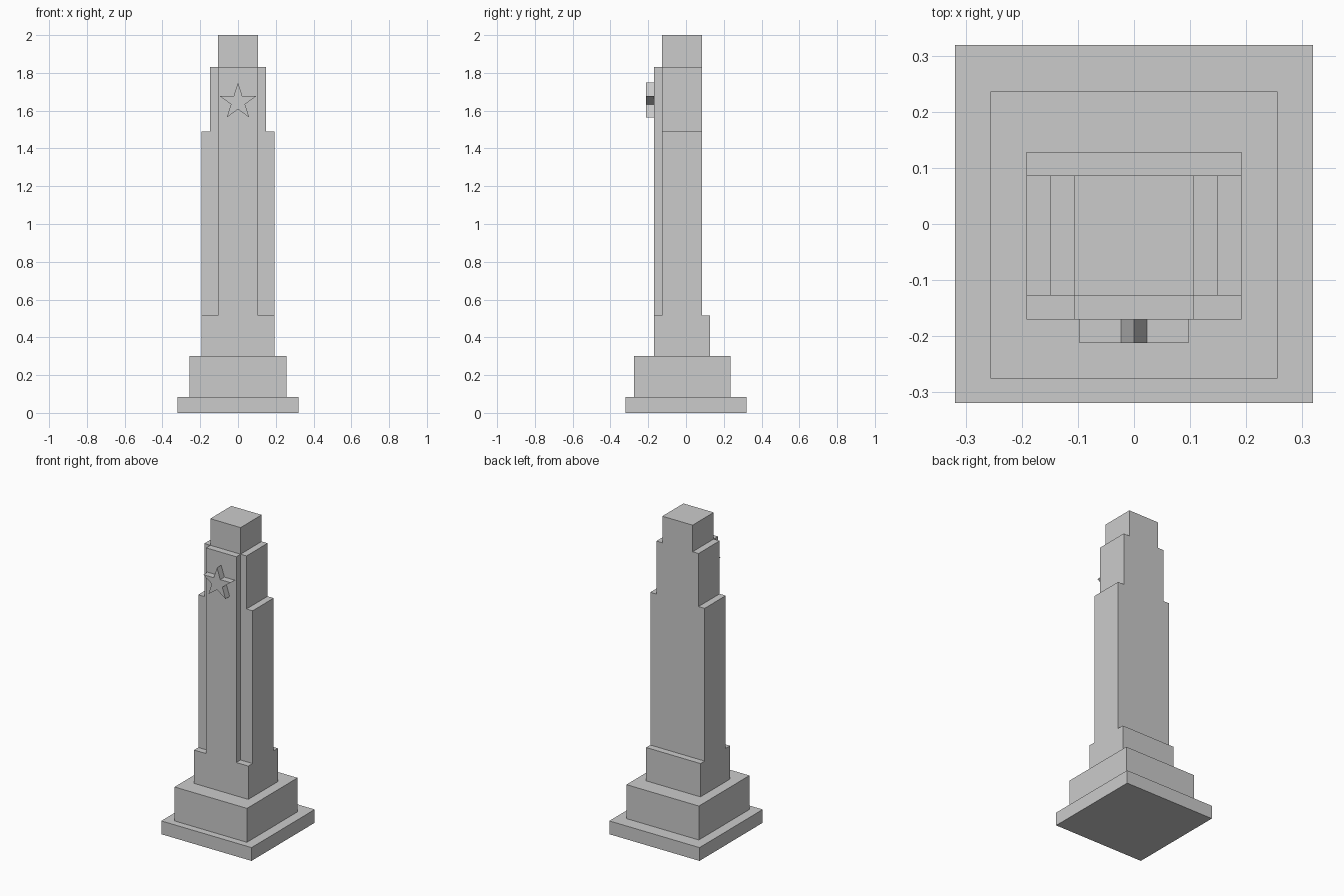
import bpy, bmesh, math

if "Cube" in bpy.data.objects:
    bpy.data.objects.remove(bpy.data.objects["Cube"])

stone = bpy.data.materials.new("grey stone")
stone.diffuse_color = (0.6, 0.6, 0.6, 1)
stone.use_nodes = True
stone.node_tree.nodes["Principled BSDF"].inputs["Base Color"].default_value = stone.diffuse_color


def prism(name, pts, y0, y1):
    """Extrude an outline of (x, z) points from y0 to y1."""
    bm = bmesh.new()
    face = bm.faces.new([bm.verts.new((x, y0, z)) for x, z in pts])
    new = bmesh.ops.extrude_face_region(bm, geom=[face])["geom"]
    bmesh.ops.translate(bm, vec=(0, y1 - y0, 0),
                        verts=[v for v in new if isinstance(v, bmesh.types.BMVert)])
    bmesh.ops.recalc_face_normals(bm, faces=bm.faces)
    mesh = bpy.data.meshes.new(name)
    bm.to_mesh(mesh)
    bm.free()
    mesh.materials.append(stone)
    obj = bpy.data.objects.new(name, mesh)
    bpy.context.collection.objects.link(obj)
    return obj


def block(name, half, y0, y1, z0, z1):
    return prism(name, [(-half, z0), (half, z0), (half, z1), (-half, z1)], y0, y1)


# Stepped base
block("ground_slab", 0.319, -0.319, 0.319, 0.0, 0.085)
block("plinth", 0.256, -0.275, 0.236, 0.085, 0.302)
block("pedestal", 0.192, -0.17, 0.128, 0.302, 0.515)

# Shaft narrowing in steps at the sides
right = [(0.192, 0.515), (0.192, 1.491), (0.149, 1.491),
         (0.149, 1.83), (0.107, 1.83), (0.107, 2.0)]
prism("stepped_shaft", right + [(-x, z) for x, z in reversed(right)], -0.127, 0.086)

# Raised panel on the front
block("front_panel", 0.107, -0.17, -0.127, 0.515, 1.83)

# Five-pointed star on the panel
R = 0.102
star = []
for i in range(10):
    a = math.pi / 2 + i * math.pi / 5
    r = R if i % 2 == 0 else R * 0.382
    star.append((r * math.cos(a), 1.646 + r * math.sin(a)))
prism("star", star, -0.212, -0.17)
